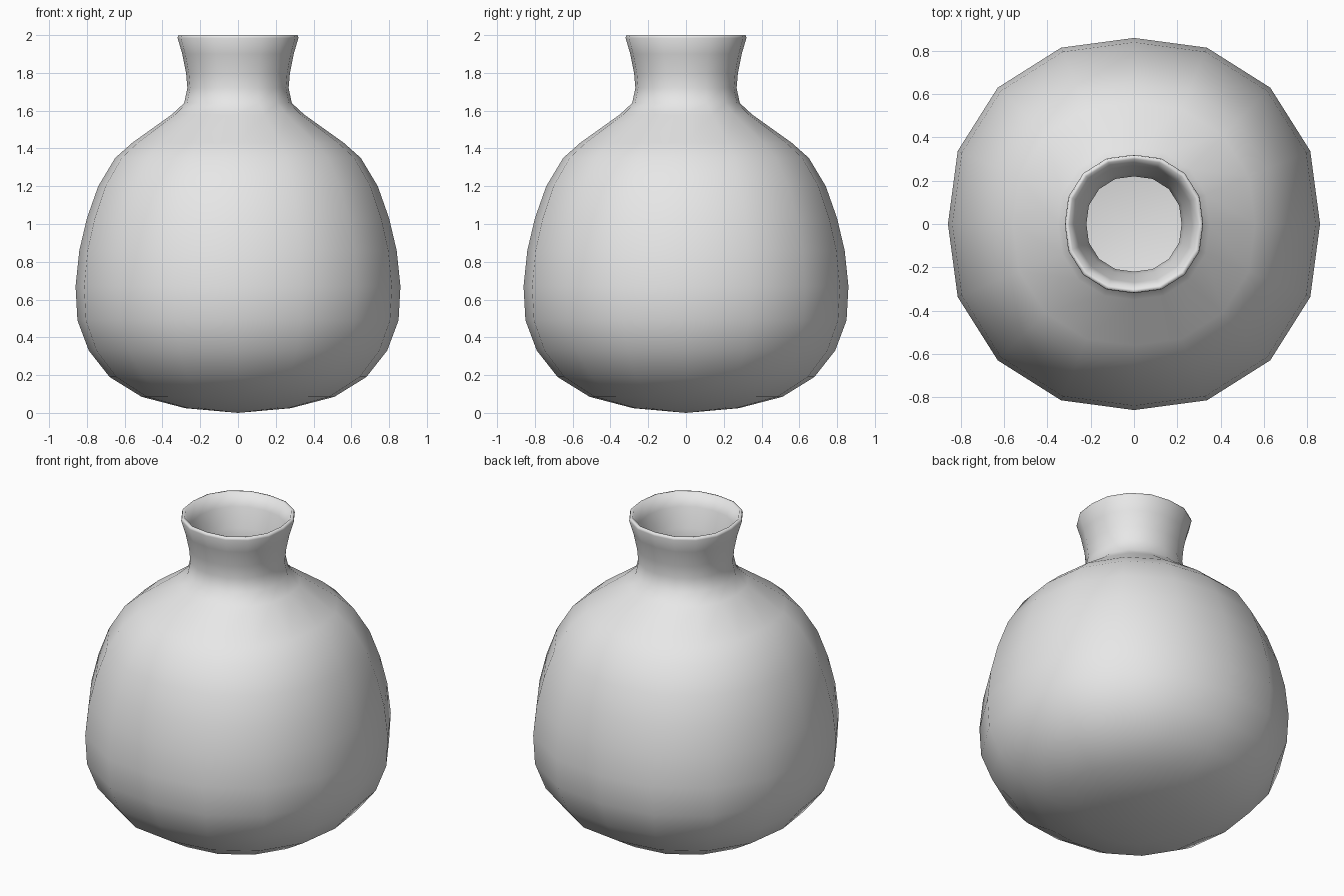
import bpy
import bmesh
from math import sin, cos, pi, radians

cube = bpy.data.objects.get("Cube")
if cube:
    bpy.data.objects.remove(cube, do_unlink=True)

SIDES = 16

# Wall profiles as (radius, height): outside going up, inside going down
OUTSIDE = [(.28, .025), (.51, .085), (.68, .19), (.79, .33), (.85, .49),
           (.86, .67), (.84, .86), (.80, 1.03), (.74, 1.2), (.65, 1.35),
           (.56, 1.43), (.35, 1.58), (.285, 1.64), (.268, 1.72),
           (.275, 1.8), (.295, 1.9), (.32, 1.985), (.316, 2.0)]
INSIDE = [(.30, 2.0), (.27, 1.92), (.235, 1.8), (.22, 1.72), (.235, 1.62),
          (.31, 1.54), (.52, 1.39), (.69, 1.18), (.79, .86), (.81, .67),
          (.80, .5), (.74, .36), (.63, .23), (.48, .13), (.26, .07)]


def add_ring(bm, radius, height):
    """A slightly squarish ring, fuller on the diagonals."""
    ring = []
    for i in range(SIDES):
        a = 2 * pi * i / SIDES
        r = radius * (1 + .036 * abs(sin(2 * a)))
        ring.append(bm.verts.new((r * cos(a), r * sin(a), height)))
    return ring


def add_cap(bm, ring, height):
    """Close a ring with a fan around a centre point."""
    centre = bm.verts.new((0, 0, height))
    for i in range(SIDES):
        bm.faces.new((centre, ring[(i + 1) % SIDES], ring[i]))


# Glaze colour
grey = bpy.data.materials.new("light grey")
grey.use_nodes = True
grey.diffuse_color = (.8, .8, .8, 1)
grey.node_tree.nodes["Principled BSDF"].inputs["Base Color"].default_value = (.8, .8, .8, 1)

# Hollow vase: outer wall, lip, inner wall and floors
bm = bmesh.new()
rings = [add_ring(bm, r, z) for r, z in OUTSIDE + INSIDE]
for low, high in zip(rings, rings[1:]):
    for i in range(SIDES):
        j = (i + 1) % SIDES
        bm.faces.new((low[i], low[j], high[j], high[i]))
add_cap(bm, rings[0], 0)
add_cap(bm, rings[-1], .05)
bmesh.ops.recalc_face_normals(bm, faces=bm.faces)

mesh = bpy.data.meshes.new("vase")
bm.to_mesh(mesh)
bm.free()
mesh.materials.append(grey)
vase = bpy.data.objects.new("vase", mesh)
bpy.context.collection.objects.link(vase)

# Smooth shading
bpy.ops.object.select_all(action='DESELECT')
vase.select_set(True)
bpy.context.view_layer.objects.active = vase
bpy.ops.object.shade_smooth_by_angle(angle=radians(80))
